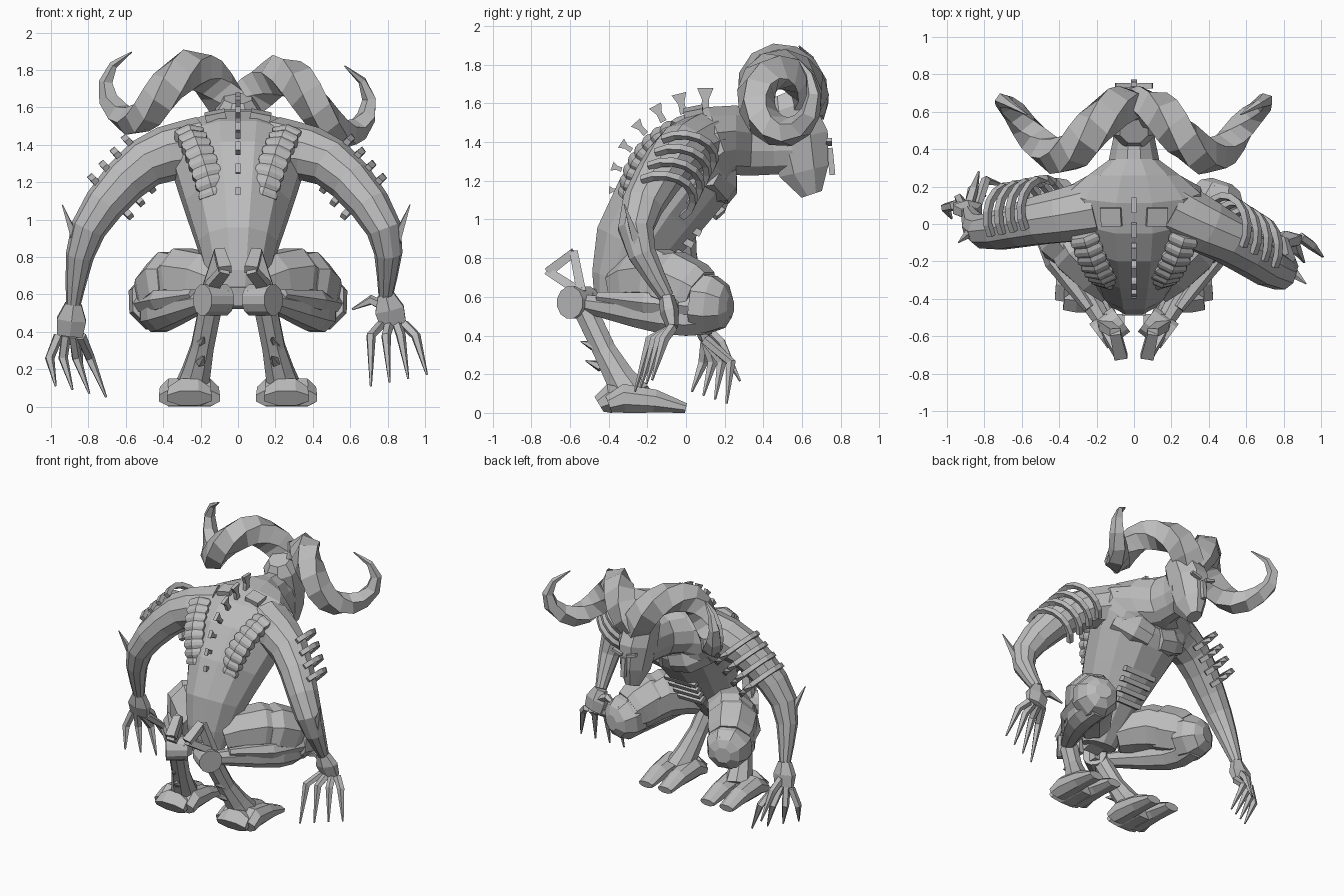
import bpy
import bmesh
import math
from mathutils import Vector, Matrix

if "Cube" in bpy.data.objects:
    bpy.data.objects.remove(bpy.data.objects["Cube"], do_unlink=True)

# One plain grey covers the whole creature
grey = bpy.data.materials.new("plain_grey")
grey.use_nodes = True
shade = (.5, .5, .5, 1)
grey.diffuse_color = shade
grey.node_tree.nodes["Principled BSDF"].inputs["Base Color"].default_value = shade

X = Vector((1, 0, 0))
Y = Vector((0, 1, 0))
Z = Vector((0, 0, 1))
SIDES = {"left": 1, "right": -1}


def finish(name, bm):
    bmesh.ops.recalc_face_normals(bm, faces=bm.faces)
    mesh = bpy.data.meshes.new(name)
    bm.to_mesh(mesh)
    bm.free()
    mesh.materials.append(grey)
    obj = bpy.data.objects.new(name, mesh)
    bpy.context.collection.objects.link(obj)


def spline(points, steps):
    """Smooth curve through every point, radii included."""
    last = len(points) - 1
    result = []
    for i in range(last):
        before, after = points[max(i - 1, 0)], points[min(i + 2, last)]
        for k in range(steps):
            t = k / steps
            row = []
            for a, b, c, d in zip(before, points[i], points[i + 1], after):
                start, end = (c - a) / 2, (d - b) / 2
                row.append(b + start * t + (3 * (c - b) - 2 * start - end) * t * t
                           + (2 * (b - c) + start + end) * t ** 3)
            result.append(row)
    return result + [points[last]]


def loft(name, controls, sides=8, ref=X, side=1, steps=1):
    """Skin rings along a path; each control is x, y, z, radius, optional second radius."""
    bm = bmesh.new()
    sections = spline(controls, steps)
    centres = [Vector((s[0] * side, s[1], s[2])) for s in sections]
    last = len(centres) - 1
    rings = []
    for i, (centre, section) in enumerate(zip(centres, sections)):
        along = (centres[min(i + 1, last)] - centres[max(i - 1, 0)]).normalized()
        across = (ref - along * ref.dot(along)).normalized()
        depth = along.cross(across)
        ring = []
        for k in range(sides):
            angle = math.tau * (k + .5) / sides
            offset = across * section[3] * math.cos(angle) + depth * section[-1] * math.sin(angle)
            ring.append(bm.verts.new(centre + offset))
        rings.append(ring)
    for low, high in zip(rings, rings[1:]):
        for k in range(sides):
            j = (k + 1) % sides
            bm.faces.new((low[k], low[j], high[j], high[k]))
    bm.faces.new(rings[0])
    bm.faces.new(rings[last])
    finish(name, bm)


def box(name, location, size, tilt=0, roll=0):
    bm = bmesh.new()
    turn = Matrix.Rotation(roll, 4, "Y") @ Matrix.Rotation(tilt, 4, "X")
    place = Matrix.Translation(location) @ turn @ Matrix.Diagonal((*size, 1))
    bmesh.ops.create_cube(bm, size=1, matrix=place)
    finish(name, bm)


def back_arc(angle, radius):
    """Point y, z on the hunched line of the back."""
    return .1 - radius * math.sin(angle), 1.1 + radius * math.cos(angle)


# Hunched torso running into the neck
loft("torso", [(0, -.38, .55, .13, .1), (0, -.27, .86, .22, .22), (0, 0, 1.25, .35, .27),
               (0, .18, 1.4, .37, .2), (0, .34, 1.4, .14, .18), (0, .55, 1.4, .12, .17)],
     sides=12, steps=2)

# Long head with a flat face, brows and nose ridge
loft("head", [(0, .65, 1.13, .05, .06), (0, .61, 1.25, .1, .14), (0, .58, 1.42, .13, .17),
              (0, .53, 1.58, .13, .14), (0, .5, 1.65, .08, .08)])
box("nose_ridge", (0, .75, 1.3), (.03, .03, .14), tilt=.1)
for label, side in SIDES.items():
    box(label + "_brow", (side * .06, .74, 1.4), (.08, .03, .02), roll=side * -.3)

# Spiral horns, the right one canted higher
for label, side in SIDES.items():
    cant = .13 if side < 0 else 0
    horn = []
    for k in range(17):
        f = k / 16
        angle = math.radians(450 * f - 30)
        reach = .13 + .04 * f * f
        x = .85 * f - 7 * max(f - .8, 0) ** 2
        lift = 1 + .3 * f
        horn.append((x, .5 + reach * math.cos(angle), 1.63 + reach * lift * math.sin(angle) + cant * x,
                     .11 * (1 - f ** 3) + .004))
    loft(label + "_horn", horn, sides=5, side=side)

# Flared fins down the spine
for k in range(7):
    angle = math.radians(14 * k)
    fin = []
    for height, flare in ((0, .03), (.06, .025), (.12, .06)):
        fin.append((0, *back_arc(angle, .46 + height * (1 - k / 9)), .018, flare * (1 - k / 12)))
    loft("spine_fin", fin, sides=4)

# Ridged strips, collar and chest plates
for label, side in SIDES.items():
    strip = []
    for k in range(24):
        f = k / 23
        width = .075 if k % 3 == 0 else .09
        strip.append((.27 - .14 * f, *back_arc(.4 + 1.1 * f, .4), width, width * .6))
    loft(label + "_back_strip", strip, sides=6, side=side)
    box(label + "_collar_plate", (side * .12, .04, 1.55), (.11, .1, .05), .2, side * .2)
    loft(label + "_chest_plate", [(.03, .19, 1.17, .08, .1), (.14, .18, 1.2, .09, .12),
                                  (.27, .12, 1.26, .06, .1)], sides=8, ref=Y, side=side)
for k in range(4):
    box("belly_band", (0, .04 * k - .07, .76 + .06 * k), (.2 + .02 * k, .06, .035), tilt=-.5)


def arm(label, upper, elbow, wrist, palm, bend, reach, fan, thumb):
    """Arm, hooped shoulder, bladed elbow and a long-fingered hand."""
    side = SIDES[label]
    loft(label + "_arm", [(.2, .08, 1.38, .17), (*upper, .135), (*elbow, .095), (*wrist, .04)],
         sides=10, ref=Y, side=side, steps=3)
    middle = wrist.lerp(palm, .5)
    loft(label + "_palm", [(*wrist, .05, .04), (*middle, .09, .05), (*palm, .08, .03)],
         sides=6, side=side)
    for k in range(4):
        spread = k - 1.5
        knuckle = palm + X * spread * .04
        joint = palm + bend + fan * spread * .8
        tip = palm + reach + fan * spread
        tip.z += .02 * spread
        loft(label + "_finger", [(*knuckle, .028), (*joint, .027), (*tip, .006)],
             sides=5, ref=X + Y, side=side)
    joint = middle + thumb * .5 + Z * .05
    loft(label + "_thumb", [(*middle, .03), (*joint, .028), (*(middle + thumb), .006)],
         sides=5, ref=Y + Z, side=side)
    # Blade swept up from the forearm past the elbow
    root = elbow.lerp(wrist, .7)
    loft(label + "_elbow_blade", [(*(root + X * .03), .015, .02), (*(elbow + X * .07 - Z * .05), .03, .07),
                                  (*(elbow + X * .14 + Z * .13 - Y * .06), .003)], sides=4, side=side)
    # Hoops standing off the front and outside of the upper arm
    outward = (X + Z) * .12
    for k in range(4):
        centre = upper.lerp(elbow, .2 * k - .05) + Y * .05
        hoop = []
        for m in range(9):
            angle = math.radians(22 * m - 50)
            hoop.append((*(centre + Y * .17 * math.cos(angle) + outward * math.sin(angle)), .024))
        loft(label + "_arm_hoop", hoop, sides=4, ref=elbow - upper, side=side)


arm("left", upper=Vector((.5, -.08, 1.3)), elbow=Vector((.78, -.26, .95)),
    wrist=Vector((.79, -.1, .6)), palm=Vector((.83, -.07, .44)),
    bend=Vector((0, -.08, -.06)), reach=Vector((.03, -.15, -.3)),
    fan=Vector((.1, .03, 0)), thumb=Vector((-.2, .04, 0)))
arm("right", upper=Vector((.5, .02, 1.3)), elbow=Vector((.8, -.04, .95)),
    wrist=Vector((.88, .06, .55)), palm=Vector((.9, .1, .38)),
    bend=Vector((0, .06, -.12)), reach=Vector((-.06, .02, -.3)),
    fan=Vector((.09, -.06, 0)), thumb=Vector((-.06, .2, -.3)))

# Folded legs with hoofed feet
for label, side in SIDES.items():
    loft(label + "_thigh", [(.1, -.32, .65, .13), (.28, -.14, .69, .17), (.45, .14, .56, .13)],
         ref=Z, side=side, steps=2)
    loft(label + "_thigh_armour", [(.31, -.13, .68, .15), (.34, -.08, .67, .18),
                                   (.4, .03, .62, .17), (.42, .07, .6, .15)], ref=Z, side=side)
    loft(label + "_knee_cap", [(.42, .05, .57, .16), (.44, .13, .56, .16),
                               (.46, .2, .55, .12), (.47, .23, .55, .06)], ref=Z, side=side)
    loft(label + "_shin", [(.43, .13, .5, .1), (.4, -.1, .5, .1, .14), (.15, -.55, .57, .045)],
         ref=Z, side=side, steps=3)
    loft(label + "_shin_guard", [(.52, .05, .55, .05), (.42, -.2, .57, .06), (.24, -.45, .6, .03)],
         sides=6, ref=Z, side=side)
    # Round hock joint set diagonally, with the open bracket above it
    loft(label + "_hock_joint", [(.07, -.51, .57, .085), (.19, -.6, .57, .085)],
         sides=12, ref=Z, side=side)
    box(label + "_hock_block", (side * .1, -.53, .57), (.1, .1, .1))
    base, rear, top = (.16, -.54, .62), (.07, -.71, .73), (.1, -.58, .83)
    for start, end in ((base, rear), (base, top), (rear, top)):
        loft(label + "_heel_bracket", [(*start, .05, .035), (*end, .04, .03)], sides=4, side=side)
    # Lower leg with rear spikes
    loft(label + "_lower_leg", [(.14, -.54, .58, .07), (.19, -.42, .32, .065, .09), (.25, -.28, .08, .1, .11)],
         side=side, steps=2)
    for height in (.24, .34):
        back = -.38 - height / 4
        loft(label + "_leg_spike", [(.2, back, height, .03), (.18, back - .08, height + .03, .003)],
             sides=5, side=side)
    # Two wedge toes and a heel block standing flat on the ground
    for part, x, width in (("inner_toe", .18, .09), ("outer_toe", .34, .09), ("heel", .26, .13)):
        rear = -.45 if part == "heel" else -.4
        length = .25 if part == "heel" else .4
        wedge = []
        for f, height in ((0, .09), (.2, .15), (.6, .12), (1, .05)):
            wedge.append((x, rear + length * f, height / 2, width * (1 - f / 3), height * .54))
        loft(label + "_" + part, wedge, side=side)

# Block under the pelvis
box("pelvis_block", (0, -.42, .6), (.13, .12, .1), tilt=.2)
